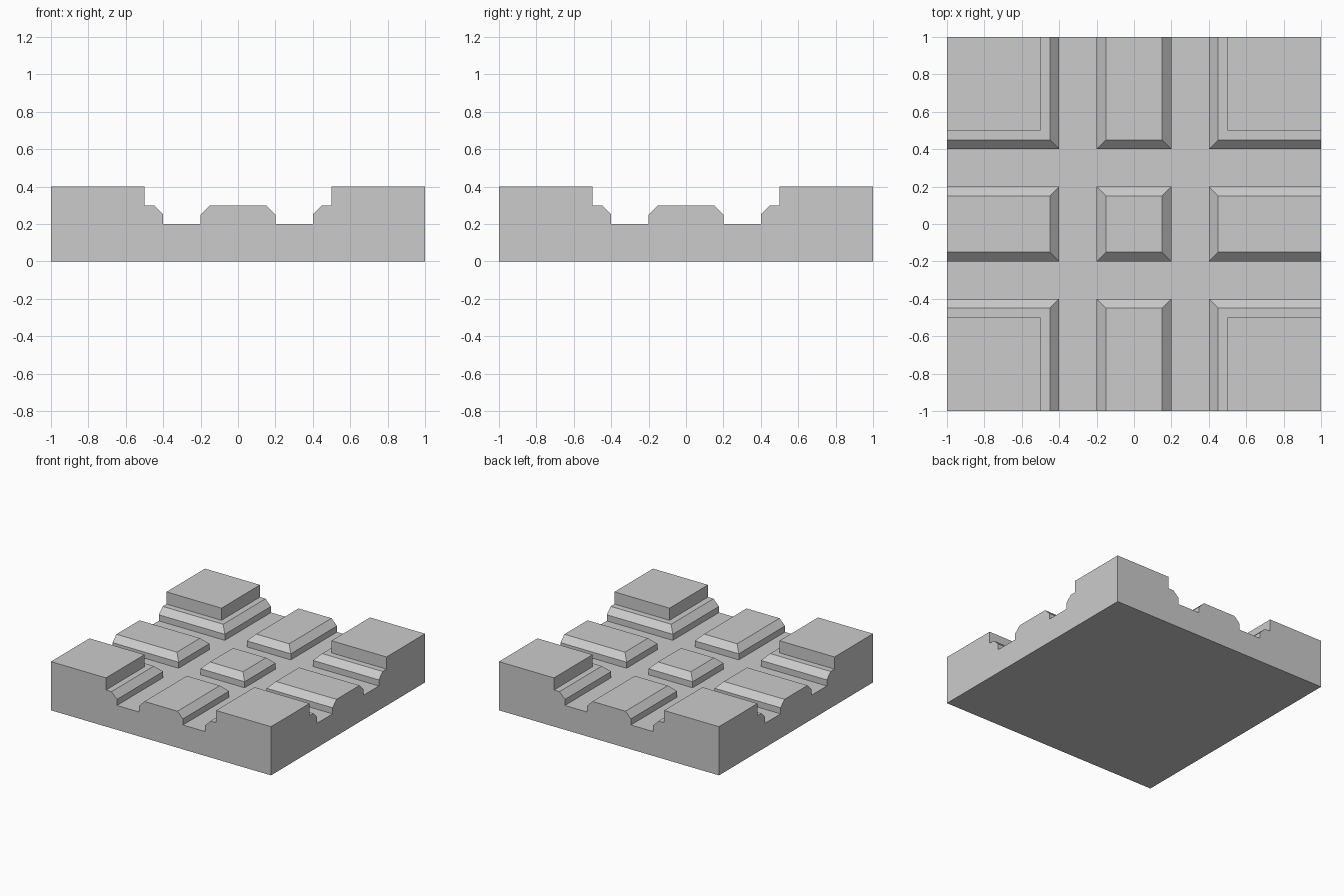
import bpy, bmesh, math
from mathutils import Matrix

if "Cube" in bpy.data.objects:
    bpy.data.objects.remove(bpy.data.objects["Cube"])

# Right half of the stepped cross-section (distance from centre, height)
HALF = [(0.15, 0.3), (0.2, 0.25), (0.2, 0.2), (0.4, 0.2), (0.4, 0.25),
        (0.45, 0.3), (0.5, 0.3), (0.5, 0.4)]


def stepped_bar(name, reach, bottom, turn):
    """Extrude the mirrored profile along y, then turn it about z."""
    half = HALF + [(reach, 0.4), (reach, bottom)]
    outline = half + [(-x, z) for x, z in reversed(half)]
    bm = bmesh.new()
    face = bm.faces.new([bm.verts.new((x, -reach, z)) for x, z in outline])
    ext = bmesh.ops.extrude_face_region(bm, geom=[face])
    moved = [v for v in ext["geom"] if isinstance(v, bmesh.types.BMVert)]
    bmesh.ops.translate(bm, verts=moved, vec=(0, 2 * reach, 0))
    bm.transform(Matrix.Rotation(turn, 4, 'Z'))
    bmesh.ops.recalc_face_normals(bm, faces=bm.faces)
    mesh = bpy.data.meshes.new(name)
    bm.to_mesh(mesh)
    bm.free()
    obj = bpy.data.objects.new(name, mesh)
    bpy.context.collection.objects.link(obj)
    return obj


# Tile with channels along y, and an oversized crossing shape along x
tile = stepped_bar("grooved_tile", 1.0, 0.0, 0.0)
cross = stepped_bar("crossing_profile", 1.2, -0.2, math.pi / 2)
cross.hide_render = True

# What both shapes share is the crossed-groove tile with mitred pads
mod = tile.modifiers.new("crossing", 'BOOLEAN')
mod.operation = 'INTERSECT'
mod.solver = 'EXACT'
mod.object = cross
bpy.context.view_layer.objects.active = tile
tile.select_set(True)
bpy.ops.object.modifier_apply(modifier=mod.name)
bpy.data.objects.remove(cross)

# Merge leftover coplanar faces
bm = bmesh.new()
bm.from_mesh(tile.data)
bmesh.ops.remove_doubles(bm, verts=bm.verts, dist=1e-4)
bmesh.ops.dissolve_limit(bm, angle_limit=0.01, verts=bm.verts, edges=bm.edges)
bm.to_mesh(tile.data)
bm.free()
